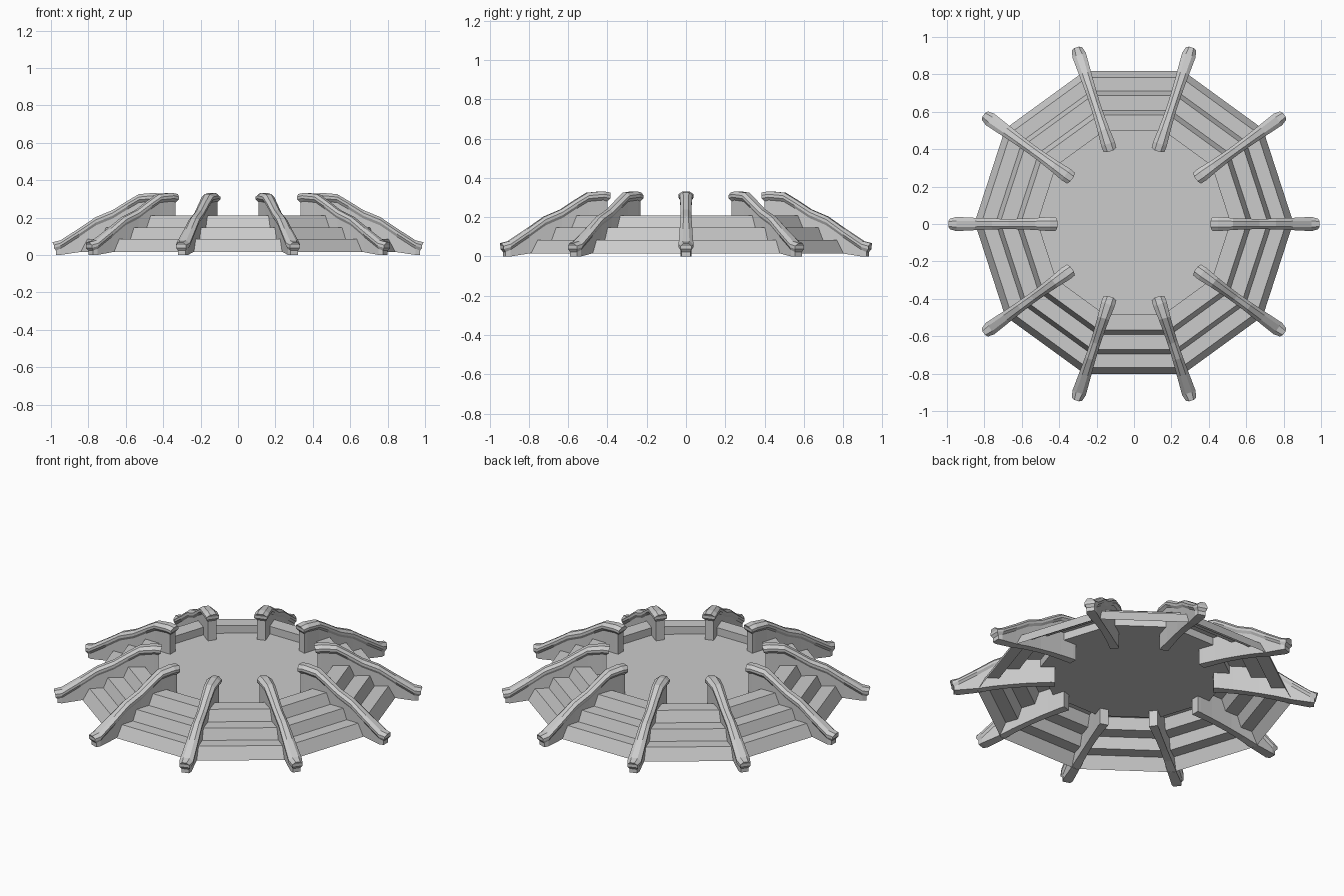
import bpy, bmesh, math
from mathutils import Matrix

cube = bpy.data.objects.get("Cube")
if cube:
    bpy.data.objects.remove(cube, do_unlink=True)

stone = bpy.data.materials.new("grey_stone")
GREY = (0.6, 0.6, 0.6, 1)
stone.diffuse_color = GREY
stone.use_nodes = True
stone.node_tree.nodes["Principled BSDF"].inputs["Base Color"].default_value = GREY

SIDES = 10
STEP = 2 * math.pi / SIDES


def finish(bm, name):
    bmesh.ops.recalc_face_normals(bm, faces=bm.faces)
    mesh = bpy.data.meshes.new(name)
    bm.to_mesh(mesh)
    bm.free()
    mesh.materials.append(stone)
    obj = bpy.data.objects.new(name, mesh)
    bpy.context.collection.objects.link(obj)
    return obj


def bridge(bm, a, b):
    for i in range(len(a)):
        j = (i + 1) % len(a)
        bm.faces.new((a[i], a[j], b[j], b[i]))


# Ten-sided stairs: open shell with sloped risers and a sunken floor
# (distance from centre to side, height)
stair_profile = [(0.81, 0.015), (0.775, 0.085), (0.703, 0.085), (0.68, 0.147),
                 (0.6, 0.147), (0.575, 0.21), (0.49, 0.21), (0.49, 0.165)]
bm = bmesh.new()
rings = []
for apothem, z in stair_profile:
    r = apothem / math.cos(STEP / 2)
    rings.append([bm.verts.new((r * math.cos(k * STEP), r * math.sin(k * STEP) + 0.008, z))
                  for k in range(SIDES)])
for lower, upper in zip(rings, rings[1:]):
    bridge(bm, lower, upper)
bm.faces.new(rings[-1])
finish(bm, "stairs_and_floor")

# Balustrade stations from foot to inner post:
# radius, ridge height, cap half width, wall half width, wall bottom
stations = [(0.985, 0.068, 0.028, 0.022, 0.0),
            (0.95, 0.078, 0.038, 0.028, 0.0),
            (0.85, 0.142, 0.033, 0.024, 0.015),
            (0.76, 0.203, 0.029, 0.021, 0.035),
            (0.67, 0.24, 0.027, 0.019, 0.05),
            (0.59, 0.29, 0.029, 0.02, 0.06),
            (0.53, 0.325, 0.032, 0.021, 0.065),
            (0.45, 0.332, 0.038, 0.024, 0.07),
            (0.417, 0.326, 0.036, 0.024, 0.07)]


def section(bm, station, wall_shift, ridge_shift):
    """Wall with a wider, ridged coping on top."""
    r, top, cap, wall, bottom = station
    half = [(wall, bottom), (wall, top - 0.045), (cap, top - 0.03),
            (cap, top - 0.015), (cap * 0.45, top)]
    left = [bm.verts.new((r + wall_shift * (i < 2) + ridge_shift * (i == 4), y, z))
            for i, (y, z) in enumerate(half)]
    right = [bm.verts.new((v.co.x, -v.co.y, v.co.z)) for v in reversed(left)]
    return left + right


def balustrade(index):
    bm = bmesh.new()
    last = len(stations) - 1
    loops = []
    for i, s in enumerate(stations):
        out = 1 if i == 0 else -1 if i == last else 0
        loops.append(section(bm, s, -0.012 * out, 0.008 * out))
    for a, b in zip(loops, loops[1:]):
        bridge(bm, a, b)
    # Blunt pointed ends
    for loop, out in ((loops[0], 1), (loops[-1], -1)):
        n = len(loop)
        for i in range(n // 2 - 1):
            bm.faces.new((loop[i], loop[i + 1], loop[n - 2 - i], loop[n - 1 - i]))
    bmesh.ops.rotate(bm, verts=bm.verts, matrix=Matrix.Rotation(index * STEP, 3, "Z"))
    finish(bm, "balustrade_%d" % (index + 1))


for k in range(SIDES):
    balustrade(k)
